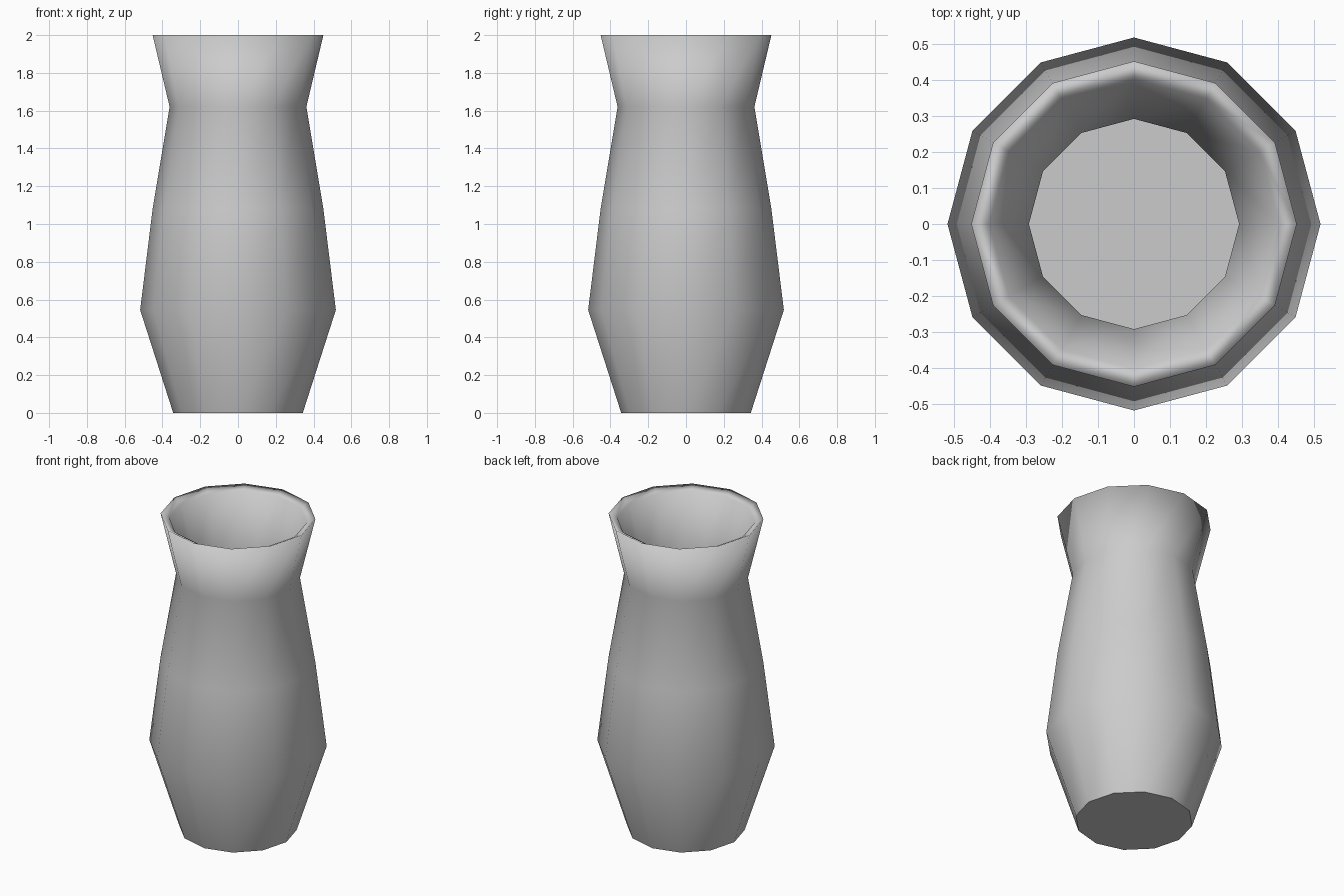
import bpy, bmesh, math

cube = bpy.data.objects.get("Cube")
if cube:
    bpy.data.objects.remove(cube, do_unlink=True)

SIDES = 12

# Single clay colour
clay = bpy.data.materials.new("light_grey_clay")
clay.use_nodes = True
GREY = (0.6, 0.6, 0.6, 1.0)
clay.diffuse_color = GREY
clay.node_tree.nodes["Principled BSDF"].inputs["Base Color"].default_value = GREY

# Wall profile (radius, height): outside going up, over the lip, inside going down
profile = [
    (0.343, 0.0), (0.518, 0.545), (0.452, 1.08), (0.362, 1.62), (0.452, 2.0),
    (0.402, 1.975), (0.292, 1.62), (0.385, 1.08), (0.45, 0.56), (0.3, 0.07),
]


def ring(bm, radius, height):
    """Add one polygon of vertices around the z axis."""
    steps = [math.tau * i / SIDES for i in range(SIDES)]
    return [bm.verts.new((radius * math.cos(a), radius * math.sin(a), height)) for a in steps]


bm = bmesh.new()
rings = [ring(bm, r, z) for r, z in profile]

# Smooth walls between neighbouring rings
for low, high in zip(rings, rings[1:]):
    for i in range(SIDES):
        j = (i + 1) % SIDES
        bm.faces.new((low[i], low[j], high[j], high[i])).smooth = True

# Flat underside and inner floor with crisp borders
for cap in (bm.faces.new(rings[0][::-1]), bm.faces.new(rings[-1])):
    for edge in cap.edges:
        edge.smooth = False

mesh = bpy.data.meshes.new("vase")
bm.to_mesh(mesh)
bm.free()
mesh.materials.append(clay)
vase = bpy.data.objects.new("vase", mesh)
bpy.context.collection.objects.link(vase)
